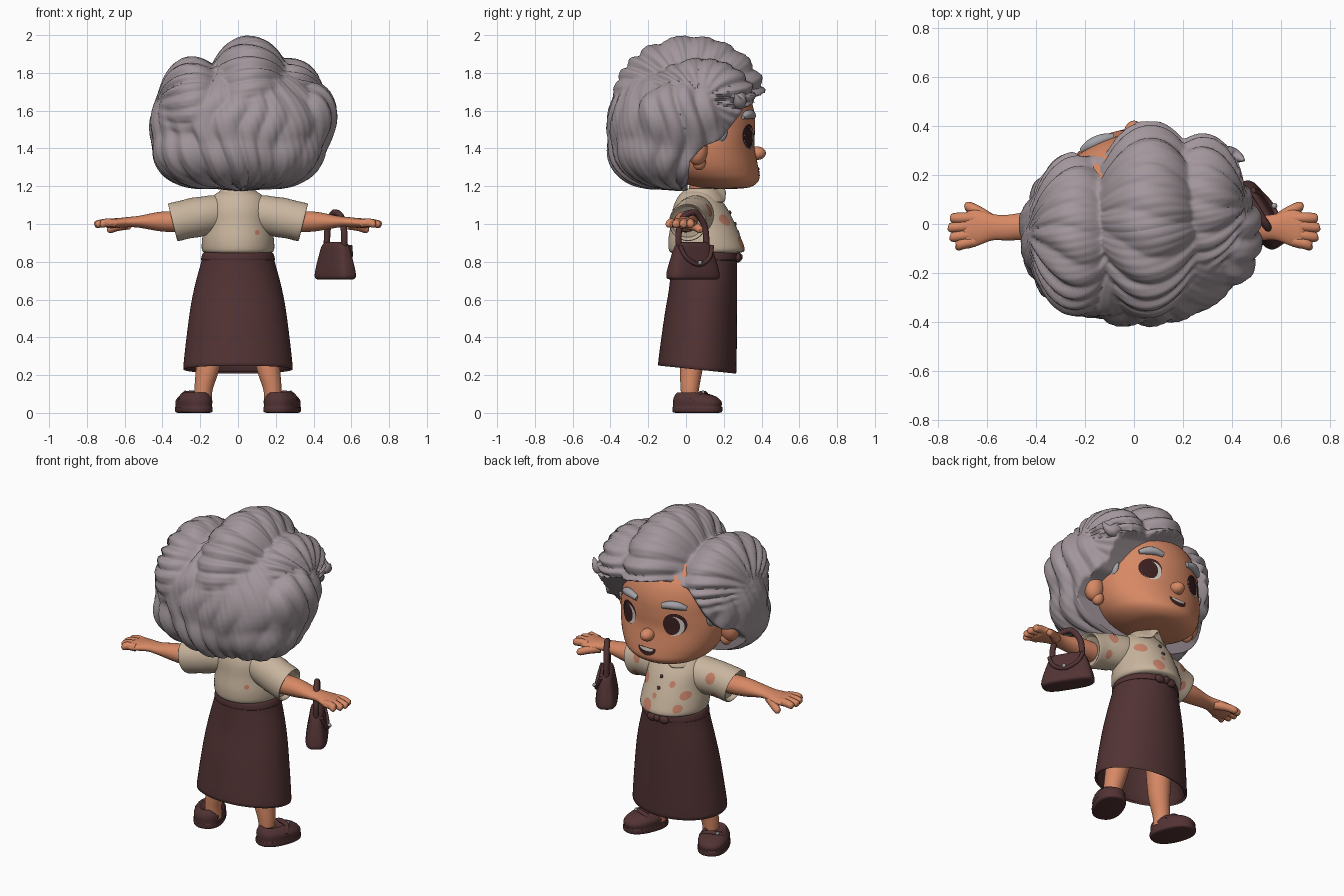
import bpy, bmesh
from math import sin, cos, pi, atan2, exp, radians, sqrt
from mathutils import Vector

if "Cube" in bpy.data.objects:
    bpy.data.objects.remove(bpy.data.objects["Cube"])


def material(name, r, g, b):
    m = bpy.data.materials.new(name)
    m.use_nodes = True
    m.diffuse_color = (r, g, b, 1)
    bsdf = m.node_tree.nodes["Principled BSDF"]
    bsdf.inputs["Base Color"].default_value = (r, g, b, 1)
    bsdf.inputs["Roughness"].default_value = 0.7
    return m


HAIR = material("grey hair", .36, .305, .33)
SKIN = material("warm skin", .68, .25, .13)
CLOTH = material("cream cloth", .58, .46, .34)
MAROON = material("dark maroon", .085, .033, .034)
SPOT = material("coral spots", .56, .22, .14)
BROW = material("blue grey brow", .36, .36, .39)
WHITE = material("eye white", .62, .59, .52)
DARK = material("dark brown", .045, .014, .014)


def add_object(name, bm, mat):
    bmesh.ops.recalc_face_normals(bm, faces=bm.faces)
    me = bpy.data.meshes.new(name)
    bm.to_mesh(me)
    bm.free()
    me.materials.append(mat)
    me.shade_smooth()
    me.set_sharp_from_angle(angle=radians(70))
    ob = bpy.data.objects.new(name, me)
    bpy.context.collection.objects.link(ob)
    return ob


def spline(rows, steps):
    """Catmull-Rom resampling of a list of tuples."""
    out = []
    for i in range(len(rows) - 1):
        a, b, c, d = (rows[max(i - 1, 0)], rows[i], rows[i + 1], rows[min(i + 2, len(rows) - 1)])
        for s in range(steps):
            t = s / steps
            out.append([q + .5 * t * (r - p + t * (2*p - 5*q + 4*r - w + t * (3*(q - r) + w - p)))
                        for p, q, r, w in zip(a, b, c, d)])
    return out + [list(rows[-1])]


def loft(name, rings, mat, place=lambda v: v, n=40, steps=4, square=1.0):
    """Skin elliptical rings (x, y, z, rx, ry), then move each point with place()."""
    bm, loops = bmesh.new(), []
    for x, y, z, rx, ry in spline(rings, steps):
        ring = []
        for k in range(n):
            c, s = cos(2*pi*k/n), sin(2*pi*k/n)
            c, s = [abs(q)**square * (1 if q > 0 else -1) for q in (c, s)]
            ring.append(bm.verts.new(place(Vector((x + rx*c, y + ry*s, z)))))
        loops.append(ring)
    for a, b in zip(loops, loops[1:]):
        for k in range(n):
            bm.faces.new((a[k], a[k-1], b[k-1], b[k]))
    bm.faces.new(loops[0])
    bm.faces.new(loops[-1])
    return add_object(name, bm, mat)


def sphere_rings(m):
    return [(0, 0, -cos(pi*i/m), sin(pi*i/m) + .002, sin(pi*i/m) + .002) for i in range(m + 1)]


def ball(name, centre, radii, mat, n=24):
    return loft(name, sphere_rings(16), mat, lambda v: Vector(centre) + v*Vector(radii), n, 1)


def tube(name, points, radii, mat, depth):
    cu = bpy.data.curves.new(name, "CURVE")
    cu.dimensions, cu.bevel_depth, cu.use_fill_caps = "3D", depth, True
    cu.bevel_resolution = 3
    rows = spline([(*p, r) for p, r in zip(points, radii)], 5)
    sp = cu.splines.new("POLY")
    sp.points.add(len(rows) - 1)
    for p, (x, y, z, r) in zip(sp.points, rows):
        p.co, p.radius = (x, y, z, 1), r
    sp.use_smooth = True
    cu.materials.append(mat)
    ob = bpy.data.objects.new(name, cu)
    bpy.context.collection.objects.link(ob)


def decal(name, x, z, rx, rz, mat, target, lift=.003, top=1.0, side=1):
    """Thin disc projected along y onto the target."""
    bm, rows = bmesh.new(), []
    for i in range(1, 7):
        rows.append([bm.verts.new((rx*i/6*cos(k*pi/16), 0, rz*min(top, i/6*sin(k*pi/16)))) for k in range(32)])
    for a, b in zip(rows, rows[1:]):
        for k in range(32):
            bm.faces.new((a[k], a[k-1], b[k-1], b[k]))
    bm.faces.new(rows[0])
    ob = add_object(name, bm, mat)
    ob.location = (x, side, z)
    w = ob.modifiers.new("wrap", "SHRINKWRAP")
    w.target, w.wrap_method, w.wrap_mode, w.offset = target, "PROJECT", "ABOVE_SURFACE", lift
    w.use_project_y = True
    w.use_negative_direction, w.use_positive_direction = side > 0, side < 0


# Head and neck
head = loft("head", [(0, .2, 1.185, .05, .05), (0, .2, 1.195, .16, .14), (0, .17, 1.23, .24, .215),
                     (0, .14, 1.28, .285, .245), (0, .125, 1.34, .31, .25), (0, .11, 1.42, .325, .252),
                     (0, .1, 1.5, .32, .265), (0, .09, 1.6, .31, .27), (0, .08, 1.7, .27, .24),
                     (0, .07, 1.8, .15, .15)], SKIN, n=64)
loft("neck", [(0, .075, 1.1, .075, .07), (0, .08, 1.17, .065, .065), (0, .09, 1.25, .07, .07)], SKIN)
ball("nose", (0, .375, 1.375), (.04, .048, .036), SKIN)

# Painted face
for s, side in ((1, "left"), (-1, "right")):
    decal(side + "_lash", s*.154, 1.463, .063, .066, DARK, head)
    decal(side + "_eye_white", s*.15, 1.452, .055, .058, WHITE, head, .005)
    decal(side + "_iris", s*.15 + .011, 1.454, .044, .056, DARK, head, .007)
    tube(side + "_brow", [(s*.085, .355, 1.57), (s*.13, .345, 1.58), (s*.175, .325, 1.578), (s*.215, .3, 1.565)],
         [.7, 1, 1, .5], BROW, .023)
    ball(side + "_ear", (s*.345, .06, 1.39), (.058, .055, .08), SKIN)
    ball(side + "_ear_lobe", (s*.325, .07, 1.325), (.035, .035, .04), SKIN)
    ball(side + "_sideburn", (s*.3, .17, 1.49), (.022, .05, .06), BROW)
decal("mouth", 0, 1.295, .058, .042, DARK, head, .003, .15)
decal("teeth", 0, 1.294, .044, .014, WHITE, head, .005, .3)


# Hair: one surface blended from rounded volumes, each carrying its own locks
def locks(a, z):
    """Rounded locks around an angle, some deeper than others."""
    lock = 1 - sqrt(sin(10*a + .9*sin(2*a + 2*z) + .5*sin(5*a))**2 + .015)
    return 1 - lock*(.045 + .02*sin(3*a + 1)) - .008*(1 - abs(sin(30*a + 3*z)))


HAIR_CENTRE = Vector((.02, -.03, 1.58))
VOLUMES = [  # centre, radii, locks combed sideways
    ((.015, -.03, 1.52), (.49, .395, .345), False),
    ((.2, -.08, 1.385), (.26, .29, .2), False),
    ((-.2, -.08, 1.385), (.26, .29, .2), False),
    ((0, -.185, 1.385), (.28, .235, .2), False),
    ((.4, -.04, 1.58), (.13, .22, .17), False),
    ((.06, .02, 1.665), (.235, .41, .335), True),
    ((.28, .08, 1.66), (.18, .295, .22), True),
    ((-.24, -.04, 1.62), (.19, .34, .27), True),
]
HAIRLINE = [(1.1, 0), (1.33, .02), (1.42, .1), (1.46, .18), (1.59, .26), (1.66, .31), (1.685, .42), (2.1, .43)]


def hair_point(v):
    d = v.normalized()
    total = 0
    for centre, radii, sideways in VOLUMES:
        rad = Vector(radii)
        o = Vector([q/r for q, r in zip(HAIR_CENTRE - Vector(centre), rad)])
        e = Vector([q/r for q, r in zip(d, rad)])
        disc = o.dot(e)**2 - e.dot(e)*(o.dot(o) - 1)
        t = (sqrt(disc) - o.dot(e))/e.dot(e) if disc > 0 else 0
        if t > 0:
            h = o + e*t
            t *= locks(atan2(h.z, h.y), h.x) if sideways else locks(atan2(d.y, d.x), 3*d.z)
            total += t**40
    x, y, z = HAIR_CENTRE + d*total**.025
    # Open the front for the face, with a parting on the right and a lower fringe on the left
    shift = max(-.14, min(.03 - .2*x, .07 + 1.15*(x + .2)))
    level = z - shift*min(1, max(0, (z - 1.4)/.15))
    for (z0, y0), (z1, y1) in zip(HAIRLINE, HAIRLINE[1:]):
        if z0 <= level < z1:
            y = min(y, y0 + (y1 - y0)*(level - z0)/(z1 - z0))
    return Vector((x, y, z))


loft("hair", sphere_rings(140), HAIR, hair_point, 240, 1)
tube("hair_flick", [(.3, .27, 1.7), (.38, .28, 1.65), (.42, .275, 1.65), (.45, .26, 1.69)],
     [1, .9, .6, .1], HAIR, .045)

# Blouse
shirt = loft("blouse", [(0, .1, .845, .165, .17), (0, .11, .86, .19, .2), (0, .1, .92, .19, .193),
                        (0, .09, 1.0, .177, .17), (0, .075, 1.08, .17, .145), (0, .065, 1.14, .14, .11),
                        (0, .065, 1.17, .1, .08), (0, .07, 1.18, .06, .05)], CLOTH, n=64)


def notch(v):
    if v.y > .1:
        v.z += .05*exp(-(v.x/.025)**2)
    return v


loft("collar", [(0, .08, 1.17, .07, .068), (0, .08, 1.187, .082, .08), (0, .08, 1.17, .1, .1),
                (0, .08, 1.125, .128, .13), (0, .08, 1.115, .122, .122), (0, .08, 1.14, .08, .08)],
     CLOTH, notch, 80)
for i, z in enumerate((1.06, 1.0)):
    ball(f"button_{i}", (.005, .232 + .028*i, z), (.011, .008, .011), MAROON, n=12)

# Sleeves, arms and hands: rings run outward along x
sleeves = {}
for s, side in ((1, "left"), (-1, "right")):
    def outward(v):
        return Vector((s*v.z, v.y, v.x))

    def cuff(v):
        return Vector((s*(v.z + (.25*(v.x - 1.01) if v.z > .2 else 0)), v.y, v.x))

    sleeves[s] = loft(side + "_sleeve", [(1.06, .06, .06, .09, .085), (1.045, .045, .16, .105, .102),
                                         (1.025, .02, .27, .1, .1), (1.01, .01, .338, .1, .1),
                                         (1.01, .01, .344, .092, .092), (1.01, .01, .32, .08, .08)], CLOTH, cuff)
    loft(side + "_arm", [(1.01, 0, .26, .055, .065), (1.013, -.005, .4, .053, .06), (1.012, -.015, .52, .032, .052),
                         (1.01, -.013, .58, .027, .054), (1.005, -.016, .64, .026, .073),
                         (1.003, -.025, .685, .025, .075), (1.0, -.025, .71, .01, .05)], SKIN, outward)
    for i, (y0, x1, y1) in enumerate([(.025, .752, .024), (-.005, .76, -.015), (-.04, .753, -.054), (-.07, .73, -.09)]):
        tube(f"{side}_finger_{i}", [(s*.65, y0, 1.004), (s*.7, (y0 + y1)/2, 1.006), (s*(x1 - .01), y1, .998),
                                    (s*x1, y1, .996)], [1, 1, .85, .3], SKIN, .023)
    tube(side + "_thumb", [(s*.58, .01, .998), (s*.64, .052, .985), (s*.68, .073, .97), (s*.692, .077, .966)],
         [1.2, 1, .85, .3], SKIN, .023)

# Coral spots
for i, (x, z, r) in enumerate([(.06, .895, .033), (-.12, .9, .022), (-.14, .97, .022), (.12, 1.02, .028),
                               (.02, .955, .014), (-.07, 1.03, .016)]):
    decal(f"spot_{i}", x, z, r, r*1.1, SPOT, shirt)
decal("back_spot", .1, .955, .012, .014, SPOT, shirt, side=-1)
for s in (1, -1):
    decal(f"sleeve_spot_{s}", s*.25, 1.07, .026, .032, SPOT, sleeves[s])
    decal(f"cuff_spot_{s}", s*.27, .97, .02, .022, SPOT, sleeves[s])


# Skirt with hem dipping at the front
def hem(v):
    v.z -= .1*(v.y - .06)*max(0, (.5 - v.z)/.26)
    return v


loft("skirt", [(0, .08, .6, .14, .12), (0, .06, .27, .26, .18), (0, .06, .243, .28, .2), (0, .06, .25, .289, .207),
               (0, .077, .5, .26, .193), (0, .09, .65, .234, .181), (0, .097, .78, .2, .174),
               (0, .1, .85, .18, .17), (0, .1, .856, .15, .14)], MAROON, hem, 64)
loft("waistband", [(0, .1, .808, .185, .17), (0, .1, .812, .196, .177), (0, .1, .845, .186, .174),
                   (0, .1, .85, .17, .16)], MAROON, n=64)
ball("belt_knot", (0, .28, .825), (.022, .02, .022), MAROON)
for s in (1, -1):
    ball(f"belt_bow_{s}", (s*.04, .275, .82), (.032, .018, .024), MAROON)

# Legs and shoes
for s, side in ((1, "left"), (-1, "right")):
    def splay(v):
        a = radians(22)
        z = v.z*(1 - .15*max(0, v.y/.13)) if v.z > .05 else v.z
        return Vector((s*(.234 + v.x*cos(a) + v.y*sin(a)), .06 - v.x*sin(a) + v.y*cos(a), z))

    loft(side + "_leg", [(.18, .02, .05, .045, .045), (.183, .02, .12, .048, .048), (.158, .03, .25, .064, .062),
                         (.13, .06, .5, .08, .08)], SKIN, lambda v: Vector((s*v.x, v.y, v.z)))
    loft(side + "_shoe", [(0, 0, 0, .07, .118), (0, 0, .006, .085, .134), (0, 0, .03, .087, .135),
                          (0, 0, .034, .083, .131), (0, 0, .07, .084, .131), (0, -.01, .098, .066, .11),
                          (0, -.03, .108, .052, .075), (0, -.03, .096, .04, .06)], MAROON, splay, square=.85)
    tube(side + "_shoe_strap", [splay(Vector(p)) for p in [(-.075, .0, .065), (-.04, .03, .103), (.04, .03, .103),
                                                           (.075, .0, .065)]], [1]*4, MAROON, .014)
    ball(side + "_shoe_buckle", splay(Vector((.03, .045, .115))), (.009, .009, .009), BROW, n=10)


# Handbag hanging on the left wrist, turned so its flap faces outward and back
def turn(v):
    a = radians(32)
    return Vector((.515 + v[0]*cos(a) - v[1]*sin(a), .037 + v[0]*sin(a) + v[1]*cos(a), v[2]))


loft("handbag", [(0, 0, .705, .042, .125), (0, 0, .715, .06, .15), (0, 0, .755, .06, .148),
                 (0, 0, .84, .046, .122), (0, 0, .89, .036, .1), (0, 0, .905, .015, .07)],
     MAROON, turn, square=.6)
tube("bag_flap_edge", [turn(p) for p in [(.03, -.1, .885), (.05, -.07, .82), (.06, 0, .785), (.05, .07, .82),
                                         (.03, .1, .885)]], [1]*5, MAROON, .012)
ball("bag_clasp", turn((.07, 0, .795)), (.012, .012, .012), BROW, n=12)
tube("bag_handle", [turn((0, y, z)) for y, z in [(-.085, .87), (-.09, .95), (-.06, 1.035), (-.01, 1.06),
                                                 (.03, 1.05), (.075, .98), (.085, .87)]], [1]*7, MAROON, .017)
